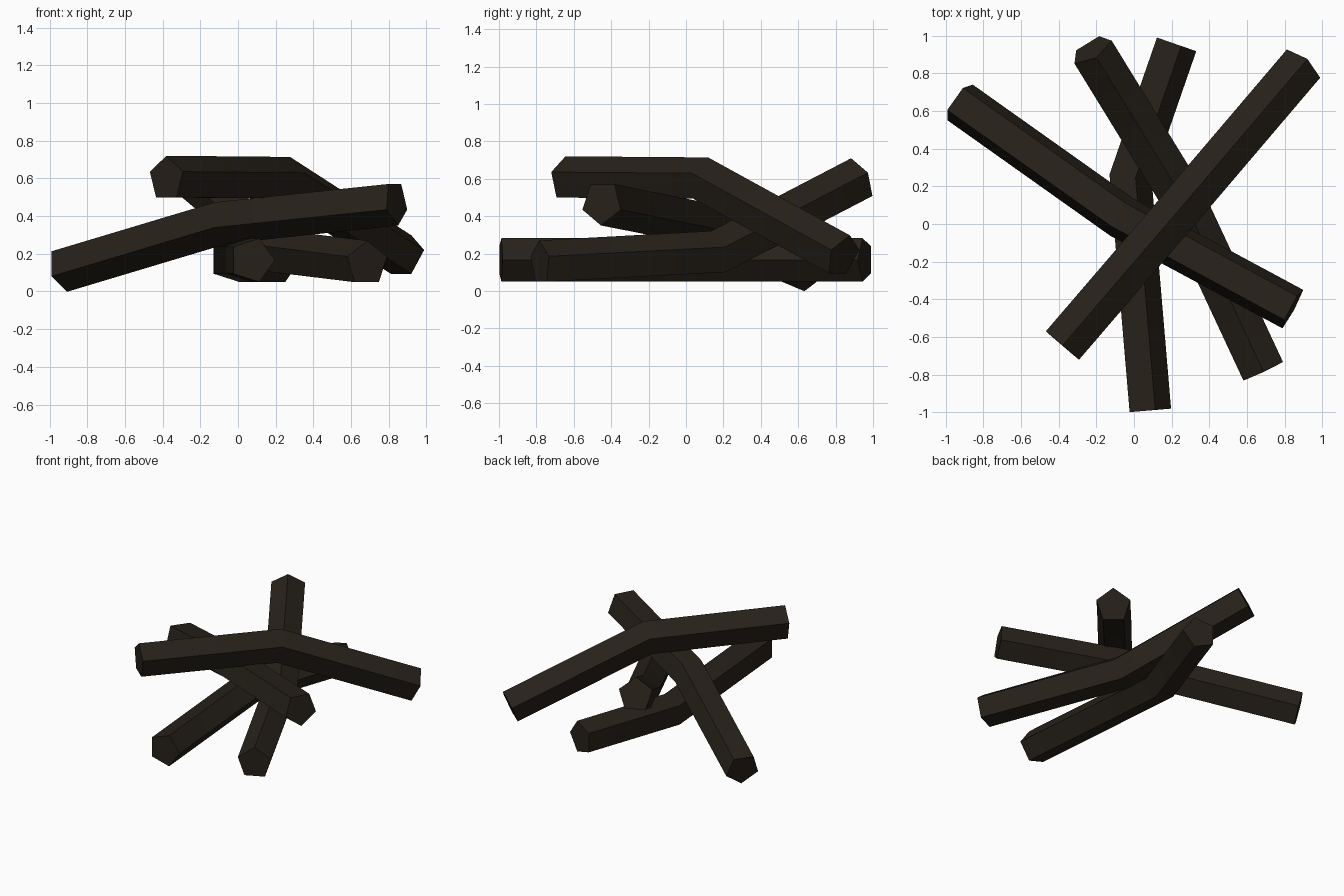
import bpy, bmesh, math
from mathutils import Vector

if "Cube" in bpy.data.objects:
    bpy.data.objects.remove(bpy.data.objects["Cube"])

RADIUS = 0.122
bark = bpy.data.materials.new("charred_bark")
bark.diffuse_color = (0.02, 0.015, 0.01, 1)
bark.use_nodes = True
bark.node_tree.nodes["Principled BSDF"].inputs["Base Color"].default_value = bark.diffuse_color


def frame(t):
    """Side and up vectors across a log running along t."""
    side = t.cross(Vector((0, 0, 1))).normalized()
    return side, side.cross(t).normalized()


def ring(t, apex):
    """Pentagon offsets; apex is the angle of one corner (90 = up)."""
    side, up = frame(t)
    angles = [math.radians(apex + 72 * i) for i in range(5)]
    return [RADIUS * (side * math.cos(a) + up * math.sin(a)) for a in angles]


def bent_log(name, start, bend, end, apex):
    a, b, c = Vector(start), Vector(bend), Vector(end)
    t1, t2 = (b - a).normalized(), (c - b).normalized()
    n = (t1 + t2).normalized()
    first, last = ring(t1, apex), ring(t2, apex)
    # mitred middle ring: slide the first ring onto the bisecting plane
    middle = [o - t1 * (o.dot(n) / t1.dot(n)) for o in first]

    bm = bmesh.new()
    rings = [[bm.verts.new(p + o) for o in offs]
             for p, offs in ((a, first), (b, middle), (c, last))]
    for r, s in zip(rings, rings[1:]):
        for i in range(5):
            j = (i + 1) % 5
            bm.faces.new((r[i], r[j], s[j], s[i]))
    bm.faces.new(rings[0])
    bm.faces.new(rings[-1])
    bmesh.ops.recalc_face_normals(bm, faces=bm.faces)

    mesh = bpy.data.meshes.new(name)
    bm.to_mesh(mesh)
    bm.free()
    mesh.materials.append(bark)
    obj = bpy.data.objects.new(name, mesh)
    bpy.context.collection.objects.link(obj)
    bpy.ops.object.select_all(action='DESELECT')
    obj.select_set(True)
    bpy.context.view_layer.objects.active = obj
    bpy.ops.object.shade_smooth_by_angle(angle=math.radians(30))


# Log lying flat at the bottom, one flat side facing left (-x)
bent_log("ground_log", (0.215, 0.957, 0.166), (-0.03, 0.25, 0.166), (0.075, -0.99, 0.166), 180)
# Log resting on it, rising to the back
bent_log("back_rising_log", (-0.225, 0.925, 0.598), (0.245, 0.16, 0.2), (0.685, -0.78, 0.148), 90)
# Log with a corner downwards, rising to the right
bent_log("side_rising_log", (-0.93, 0.65, 0.117), (-0.07, 0.04, 0.375), (0.84, -0.45, 0.472), -90)
# Topmost log, level at the front and dropping to the back right
bent_log("top_log", (-0.38, -0.645, 0.598), (0.26, 0.1, 0.592), (0.89, 0.84, 0.185), 90)
